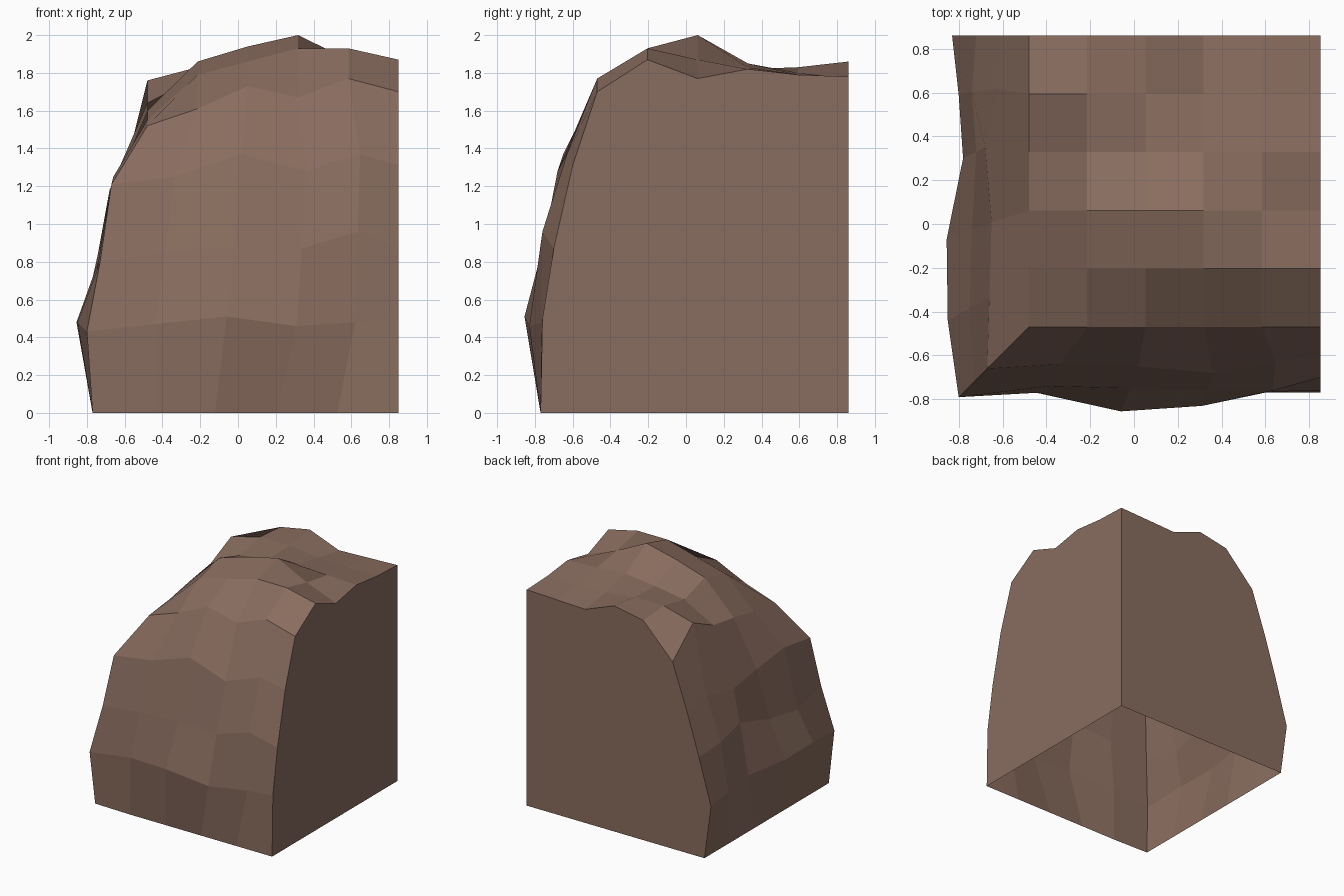
import bpy
import bmesh
from mathutils import Vector

default_cube = bpy.data.objects.get("Cube")
if default_cube:
    bpy.data.objects.remove(default_cube, do_unlink=True)

# Block limits: the two flat cut sides, and the rough foot opposite them
CUT_X, CUT_Y, FOOT = 0.85, 0.86, 0.77
TOP_MIN_X, TOP_MIN_Y = -0.48, -0.47
CELLS = 5


def lerp(start, end, t):
    return start + (end - start) * t


def make_material(name, color):
    material = bpy.data.materials.new(name)
    material.use_nodes = True
    material.diffuse_color = color
    material.node_tree.nodes["Principled BSDF"].inputs["Base Color"].default_value = color
    return material


# Crown heights in hundredths, rows from the front to the back cut
crown_heights = [
    [152, 161, 173, 167, 177, 170],
    [155, 179, 186, 193, 193, 187],
    [160, 186, 194, 200, 187, 177],
    [164, 178, 182, 185, 183, 182],
    [176, 183, 183, 180, 179, 179],
    [154, 181, 186, 176, 177, 178],
]

# Each rough ring runs from the back cut, round the corner, to the side cut:
# how far it stands out, then how high it sits, both in hundredths
rings = [
    ([83, 80, 78, 85.5, 85, 80, 77, 85.5, 83, 76.5, 76],
     [44, 45, 47, 48, 48, 43, 47, 51, 46, 48, 50]),
    ([72, 74, 72, 74, 75, 73, 74, 75, 76, 76, 70],
     [82, 85, 90, 80, 74, 80, 85, 88, 87, 96, 87]),
    ([61, 62, 68, 65, 66, 67, 64, 65, 68, 63, 60],
     [117, 120, 118, 120, 125, 121, 125, 137, 128, 137, 131]),
]
# Sideways drift of the ring points, shared by all rings
drift = [0, 6, 10, 6, 2, 0, 3, 8, 12, 10, 0]


def ring_points(depths, heights, drifts):
    """Place one ring of points along the two rough sides."""
    corner = depths[CELLS] / 100
    points = []
    for i, (depth, height, shift) in enumerate(zip(depths, heights, drifts)):
        out, z, shift = depth / 100, height / 100, shift / 100
        if i <= CELLS:
            y = lerp(CUT_Y, 0.01 - corner, i / CELLS) + shift
            points.append(Vector((-out, y, z)))
        else:
            x = lerp(-corner, CUT_X, (i - CELLS) / CELLS) + shift
            points.append(Vector((x, -out, z)))
    return points


def crown_points():
    """Place the regular grid of points over the top."""
    return [[Vector((lerp(TOP_MIN_X, CUT_X, i / CELLS),
                     lerp(TOP_MIN_Y, CUT_Y, j / CELLS), h / 100))
             for i, h in enumerate(row)]
            for j, row in enumerate(crown_heights)]


def bridge_rows(bm, rows):
    """Fill quads between neighbouring rows of vertices."""
    for lower, upper in zip(rows, rows[1:]):
        for i in range(len(lower) - 1):
            bm.faces.new((lower[i], lower[i + 1], upper[i + 1], upper[i]))


bm = bmesh.new()

# Crown
crown = [[bm.verts.new(p) for p in row] for row in crown_points()]
bridge_rows(bm, crown)

# Rough sides, joined to the crown's outer border
count = len(drift)
foot = ring_points([FOOT * 100] * count, [0] * count, [0] * count)
sides = [[bm.verts.new(p) for p in foot]]
for depths, heights in rings:
    sides.append([bm.verts.new(p) for p in ring_points(depths, heights, drift)])
left_border = [row[0] for row in reversed(crown)]
sides.append(left_border + crown[0][1:])
bridge_rows(bm, sides)

# Two flat cut sides, sharing the hidden upright edge; the underside is open
back_corner = bm.verts.new((CUT_X, CUT_Y, 0))
side_outline = [row[-1] for row in sides] + [row[-1] for row in crown[1:]]
back_outline = [row[0] for row in sides] + crown[-1][1:]
bm.faces.new(side_outline + [back_corner])
bm.faces.new(back_outline + [back_corner])

bmesh.ops.recalc_face_normals(bm, faces=bm.faces[:])
# Make sure the shell faces outwards
bm.faces.ensure_lookup_table()
if bm.faces[0].normal.z < 0:
    bmesh.ops.reverse_faces(bm, faces=bm.faces[:])

mesh = bpy.data.meshes.new("rock_corner")
bm.to_mesh(mesh)
bm.free()
mesh.materials.append(make_material("brown stone", (0.25, 0.151, 0.113, 1)))
rock = bpy.data.objects.new("rock_corner", mesh)
bpy.context.collection.objects.link(rock)
